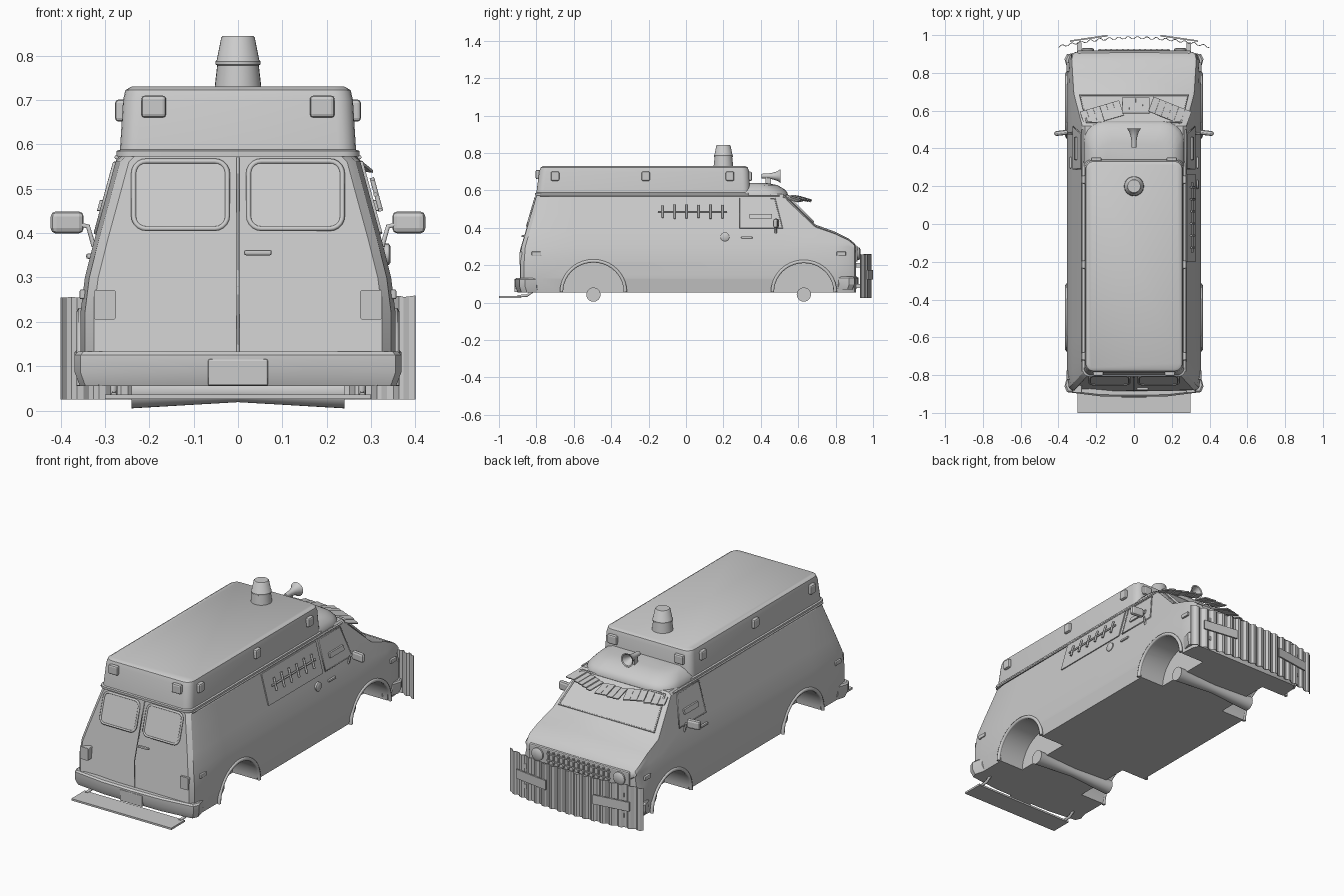
import bpy, bmesh, math, random
from mathutils import Vector, Matrix

random.seed(4)
if "Cube" in bpy.data.objects:
    bpy.data.objects.remove(bpy.data.objects["Cube"])

grey = bpy.data.materials.new("plain_grey")
grey.use_nodes = True
grey.diffuse_color = (0.6, 0.6, 0.6, 1)
grey.node_tree.nodes["Principled BSDF"].inputs["Base Color"].default_value = (0.6, 0.6, 0.6, 1)


def add(name, data):
    ob = bpy.data.objects.new(name, data)
    bpy.context.collection.objects.link(ob)
    data.materials.append(grey)
    return ob


def smooth(ob, angle=35):
    bpy.ops.object.select_all(action='DESELECT')
    ob.select_set(True)
    bpy.context.view_layer.objects.active = ob
    bpy.ops.object.shade_smooth_by_angle(angle=math.radians(angle))


def from_bm(name, bm):
    bmesh.ops.recalc_face_normals(bm, faces=bm.faces)
    me = bpy.data.meshes.new(name)
    bm.to_mesh(me)
    bm.free()
    return add(name, me)


def loft(name, rings):
    """Skin equal-length closed rings and cap both ends."""
    bm = bmesh.new()
    vs = [[bm.verts.new(p) for p in ring] for ring in rings]
    n = len(rings[0])
    for a, b in zip(vs, vs[1:]):
        for i in range(n):
            bm.faces.new((a[i], a[(i + 1) % n], b[(i + 1) % n], b[i]))
    bm.faces.new(vs[0])
    bm.faces.new(vs[-1])
    return from_bm(name, bm)


def box(name, size, loc, rot=(0, 0, 0), bevel=0.0):
    bm = bmesh.new()
    bmesh.ops.create_cube(bm, size=1, matrix=Matrix.Diagonal((*size, 1)))
    if bevel:
        bmesh.ops.bevel(bm, geom=bm.edges[:], offset=bevel, segments=2, affect='EDGES', profile=0.5)
    ob = from_bm(name, bm)
    ob.location, ob.rotation_euler = loc, rot
    return ob


def turned(name, profile, loc, rot=(0, 0, 0), n=28):
    """Solid of revolution from (radius, height) pairs."""
    ob = loft(name, [[(r * math.cos(math.tau * i / n), r * math.sin(math.tau * i / n), h)
                      for i in range(n)] for r, h in profile])
    ob.location, ob.rotation_euler = loc, rot
    smooth(ob)
    return ob


def tube(name, pts, r, closed=False):
    cu = bpy.data.curves.new(name, 'CURVE')
    cu.dimensions, cu.bevel_depth, cu.bevel_resolution = '3D', r, 1
    cu.use_fill_caps = True
    sp = cu.splines.new('POLY')
    sp.points.add(len(pts) - 1)
    for p, q in zip(sp.points, pts):
        p.co = (*q, 1)
    sp.use_cyclic_u = closed
    return add(name, cu)


def rounded(a0, a1, b0, b1, r, n=5):
    """Rounded rectangle outline as 2D points."""
    out = []
    for k, (a, b) in enumerate(((a1 - r, b1 - r), (a0 + r, b1 - r), (a0 + r, b0 + r), (a1 - r, b0 + r))):
        for i in range(n + 1):
            t = math.pi / 2 * (k + i / n)
            out.append((a + r * math.cos(t), b + r * math.sin(t)))
    return out


def side_x(z):
    if z < 0.30:
        return 0.352
    return 0.345 - (z - 0.30) * 0.25 if z < 0.38 else 0.325 - (z - 0.38) * 0.272


def rear_y(z):
    return -0.885 + 0.293 * max(0, z - 0.28)


def on_side(s, off):
    return lambda p: (s * (side_x(p[1]) + off), p[0], p[1])


def on_rear(off):
    return lambda p: (p[0], rear_y(p[1]) - off, p[1])


def plate(name, outline, lower, upper):
    return loft(name, [[lower(p) for p in outline], [upper(p) for p in outline]])


# Body shell: cross sections from tail to nose
def section(y, top, w, lean):
    zb = min(0.30, top - 0.03)
    half = [(w - 0.012, 0.055), (w, 0.13), (w, 0.22), (w - 0.01, zb)]
    for f in (0.29, 0.65, 0.95):
        z = zb + f * (top - zb)
        half.append((side_x(z) + w - 0.355, z))
    half += [(half[-1][0] - 0.015, top)]
    pts = half + [(0, top + 0.008)] + [(-x, z) for x, z in reversed(half)]
    return [(x, y + lean * 0.293 * max(0, z - 0.28), z) for x, z in pts]


body = loft("van_body", [section(*s) for s in (
    (-0.885, 0.575, 0.325, 1), (-0.865, 0.575, 0.345, 1), (-0.80, 0.575, 0.355, 1),
    (-0.6, 0.575, 0.355, 0), (0.52, 0.58, 0.355, 0), (0.69, 0.41, 0.355, 0), (0.80, 0.37, 0.352, 0),
    (0.87, 0.335, 0.348, 0), (0.90, 0.31, 0.335, 0), (0.91, 0.295, 0.31, 0))])

# Wheel wells, arch lips and axles
for y, r, label in ((-0.495, 0.165, "rear"), (0.63, 0.162, "front")):
    for s in (-1, 1):
        cutter = turned("well_cutter", [(r, 0), (r, 0.3)], (s * 0.2, y, 0.05), (0, s * math.pi / 2, 0), 40)
        cutter.hide_render = True
        mod = body.modifiers.new("well", 'BOOLEAN')
        mod.operation, mod.object, mod.solver = 'DIFFERENCE', cutter, 'EXACT'
        bpy.context.view_layer.objects.active = body
        bpy.ops.object.modifier_apply(modifier=mod.name)
        bpy.data.objects.remove(cutter)
        arc = [math.pi * i / 20 for i in range(21)]
        tube(label + "_arch_lip", [(s * 0.354, y + (r + 0.006) * math.cos(t), 0.056 + (r + 0.002) * math.sin(t))
                                   for t in arc], 0.010)
    turned(label + "_axle", [(0.038, -0.24), (0.024, 0), (0.038, 0.24)], (0, y, 0.043), (0, math.pi / 2, 0))
smooth(body, 30)


# Raised roof and cab cap
def roof_ring(z, hx, y0, y1, r):
    return [(x, y, z) for x, y in rounded(-hx, hx, y0, y1, r)]


smooth(loft("raised_roof", [roof_ring(*a) for a in (
    (0.573, 0.274, -0.808, 0.35, 0.04), (0.585, 0.274, -0.808, 0.35, 0.04), (0.588, 0.266, -0.80, 0.343, 0.04),
    (0.70, 0.259, -0.785, 0.337, 0.04), (0.722, 0.254, -0.778, 0.331, 0.04), (0.73, 0.24, -0.765, 0.318, 0.03))]))
smooth(loft("cab_cap", [roof_ring(*a) for a in (
    (0.572, 0.266, 0.15, 0.545, 0.11), (0.588, 0.264, 0.15, 0.543, 0.11), (0.605, 0.252, 0.15, 0.528, 0.11),
    (0.628, 0.232, 0.15, 0.49, 0.1), (0.64, 0.20, 0.15, 0.43, 0.09))]), 50)

# Beacon and loudhailer
turned("beacon_base", [(0.053, 0.725), (0.047, 0.778), (0.051, 0.78), (0.051, 0.787), (0.048, 0.79),
                       (0.038, 0.84), (0.034, 0.844)], (0, 0.2, 0))
turned("loudhailer", [(0.012, 0), (0.014, 0.035), (0.018, 0.06), (0.026, 0.085), (0.037, 0.1), (0.030, 0.098),
                      (0.008, 0.05)], (0, 0.405, 0.677), (-math.pi / 2, 0, 0))
box("loudhailer_foot", (0.02, 0.03, 0.04), (0, 0.44, 0.65))

# Roof marker lamps
for s in (-1, 1):
    for y in (-0.70, -0.215, 0.235):
        box("side_marker_lamp", (0.026, 0.045, 0.05), (s * 0.264, y, 0.676), (0, 0, 0), 0.008)
    box("rear_marker_lamp", (0.056, 0.024, 0.05), (s * 0.19, -0.792, 0.685), (0, 0, 0), 0.008)
    box("front_marker_lamp", (0.056, 0.024, 0.05), (s * 0.20, 0.341, 0.675), (0, 0, 0), 0.008)

# Rear doors, windows and tail lamps
for s in (-1, 1):
    win = rounded(*sorted((s * 0.024, s * 0.235)), 0.41, 0.562, 0.028)
    tube("rear_window_seal", [on_rear(0.002)(p) for p in win], 0.006, True)
    plate("rear_window", win, on_rear(-0.01), on_rear(0.003))
    lamp = rounded(*sorted((s * 0.275, s * 0.325)), 0.205, 0.272, 0.006)
    plate("tail_lamp", lamp, on_rear(-0.03), on_rear(0.006))
tube("rear_door_seam", [on_rear(0)((0, z)) for z in (0.13, 0.28, 0.57)], 0.003)
box("rear_door_handle", (0.062, 0.014, 0.012), (0.045, -0.872, 0.356), (0, 0, 0), 0.004)

# Rear bumper swept round the tail, with number panel and step
bumper_path = [(0.352, -0.80), (0.368, -0.86), (0.355, -0.89), (0.18, -0.912), (0, -0.916)]
bumper_path += [(-x, y) for x, y in reversed(bumper_path[:-1])]


def bumper(name, path, z0, z1, depth):
    rings = []
    for x, y in path:
        v = Vector((x, y * 0.35)).normalized() * depth
        inner = (x - v.x, y - v.y)
        m = z0 + 0.4 * (z1 - z0)
        rings.append([(*inner, z0), (x - v.x * 0.3, y - v.y * 0.3, z0), (x, y, m),
                      (x, y, z1 - 0.008), (x - v.x * 0.2, y - v.y * 0.2, z1), (*inner, z1)])
    smooth(loft(name, rings), 25)


bumper("rear_bumper", bumper_path, 0.055, 0.133, 0.05)
box("number_panel", (0.135, 0.02, 0.06), (0, -0.908, 0.086), (0, 0, 0), 0.004)
box("rear_step", (0.6, 0.115, 0.010), (0, -0.942, 0.031))
for s in (-1, 1):
    tube("step_bracket", [(s * 0.28, -0.9, 0.034), (s * 0.28, -0.85, 0.038), (s * 0.28, -0.82, 0.06)], 0.008)
bumper("front_bumper", [(x, 0.923 + (y + 0.916) * -0.9) for x, y in bumper_path], 0.07, 0.14, 0.05)

# Grille and headlamps
box("grille_surround", (0.60, 0.02, 0.085), (0, 0.908, 0.262), (0, 0, 0), 0.006)
for i in range(13):
    box("grille_bar", (0.007, 0.012, 0.066), (-0.18 + 0.03 * i, 0.92, 0.262))
for z in (0.245, 0.28):
    box("grille_rail", (0.38, 0.01, 0.006), (0, 0.919, z))
for s in (-1, 1):
    turned("headlamp", [(0.034, 0), (0.034, 0.012), (0.022, 0.019)], (s * 0.245, 0.914, 0.262), (-math.pi / 2, 0, 0))

# Corrugated ram shield on the nose
def shield_y(x):
    return 0.988 - 0.30 * x * x


bm = bmesh.new()
cols, prev = 64, None
for i in range(cols + 1):
    x = -0.4 + 0.8 * i / cols
    y = shield_y(x) + (0.005 if i % 4 in (1, 2) else -0.005)
    top = 0.258 + random.uniform(-0.004, 0.002)
    pair = [bm.verts.new((x, y, 0.025)), bm.verts.new((x, y, top))]
    if prev:
        bm.faces.new((prev[0], pair[0], pair[1], prev[1]))
    prev = pair
shield = from_bm("ram_shield", bm)
shield.modifiers.new("thickness", 'SOLIDIFY').thickness = 0.004
for s in (-1, 1):
    box("shield_plank", (0.2, 0.008, 0.05), (s * 0.24, shield_y(0.24) + 0.012, 0.15), (0, 0, -s * 0.143))
    for z in (0.09, 0.2):
        box("shield_strut", (0.022, 0.07, 0.022), (s * 0.29, 0.925, z))

# Windscreen with seal
def on_screen(off):
    return lambda p: (p[0], 0.52 + 0.17 * p[1] + off * 0.71, 0.586 - 0.17 * p[1] + off * 0.7)


screen = [(-0.285, 0.93), (0.285, 0.93), (0.25, 0.1), (-0.25, 0.1)]
plate("windscreen", screen, on_screen(-0.01), on_screen(0.004))
tube("windscreen_seal", [on_screen(0.004)(p) for p in screen], 0.006, True)

# Slatted sun visor in three angled groups
for cx, cy, turn, n in ((-0.17, 0.585, 0.28, 6), (0.01, 0.628, 0.0, 4), (0.19, 0.595, -0.38, 6)):
    for i in range(n):
        d = (i - (n - 1) / 2) * 0.036
        box("visor_slat", (0.036, 0.085, 0.006),
            (cx + d * math.cos(turn), cy + d * math.sin(turn), 0.556 + random.uniform(-0.004, 0.004)),
            (-0.27, 0.12, turn))

# Cab door windows, mirrors, handles and side lamps
door = [(0.29, 0.40), (0.515, 0.40), (0.475, 0.558), (0.29, 0.558)]
for s in (-1, 1):
    plate("door_window", door, on_side(s, -0.01), on_side(s, 0.003))
    tube("door_window_seal", [on_side(s, 0.002)(p) for p in door], 0.004, True)
    plate("door_window_board", rounded(0.34, 0.46, 0.45, 0.475, 0.003), on_side(s, 0), on_side(s, 0.012))
    box("mirror", (0.075, 0.026, 0.05), (s * 0.385, 0.482, 0.424), (0, 0, s * -0.12), 0.012)
    tube("mirror_arm", [(s * 0.325, 0.48, 0.37), (s * 0.338, 0.48, 0.415), (s * 0.37, 0.482, 0.422)], 0.006)
    box("door_handle", (0.014, 0.06, 0.012), (s * 0.335, 0.325, 0.348), (0, 0, 0), 0.004)
    for y in (-0.80, 0.83):
        box("side_lamp", (0.014, 0.05, 0.022), (s * 0.350, y, 0.262), (0, 0, 0), 0.004)
    tube("drip_rail", [(s * 0.274, -0.78, 0.571), (s * 0.274, 0.5, 0.571)], 0.005)
turned("fuel_cap", [(0.024, 0), (0.024, 0.01), (0.018, 0.014)], (0.330, 0.208, 0.352), (0, math.pi / 2, 0))

# Barred side panel on one flank only
panel = [(-0.2, 0.40), (0.265, 0.40), (0.265, 0.562), (-0.13, 0.562), (-0.13, 0.54), (-0.2, 0.54)]
panel = rounded(-0.2, 0.265, 0.40, 0.562, 0.004)
plate("side_panel", panel, on_side(1, -0.01), on_side(1, 0.006))
tube("panel_rod", [on_side(1, 0.014)(p) for p in ((-0.15, 0.487), (0.22, 0.487))], 0.005)
for i in range(6):
    y = -0.125 + 0.064 * i
    h = 0.03 + random.uniform(0, 0.008)
    tube("panel_bar", [on_side(1, 0.016)(p) for p in ((y, 0.487 - h), (y, 0.487 + h))], 0.006)
